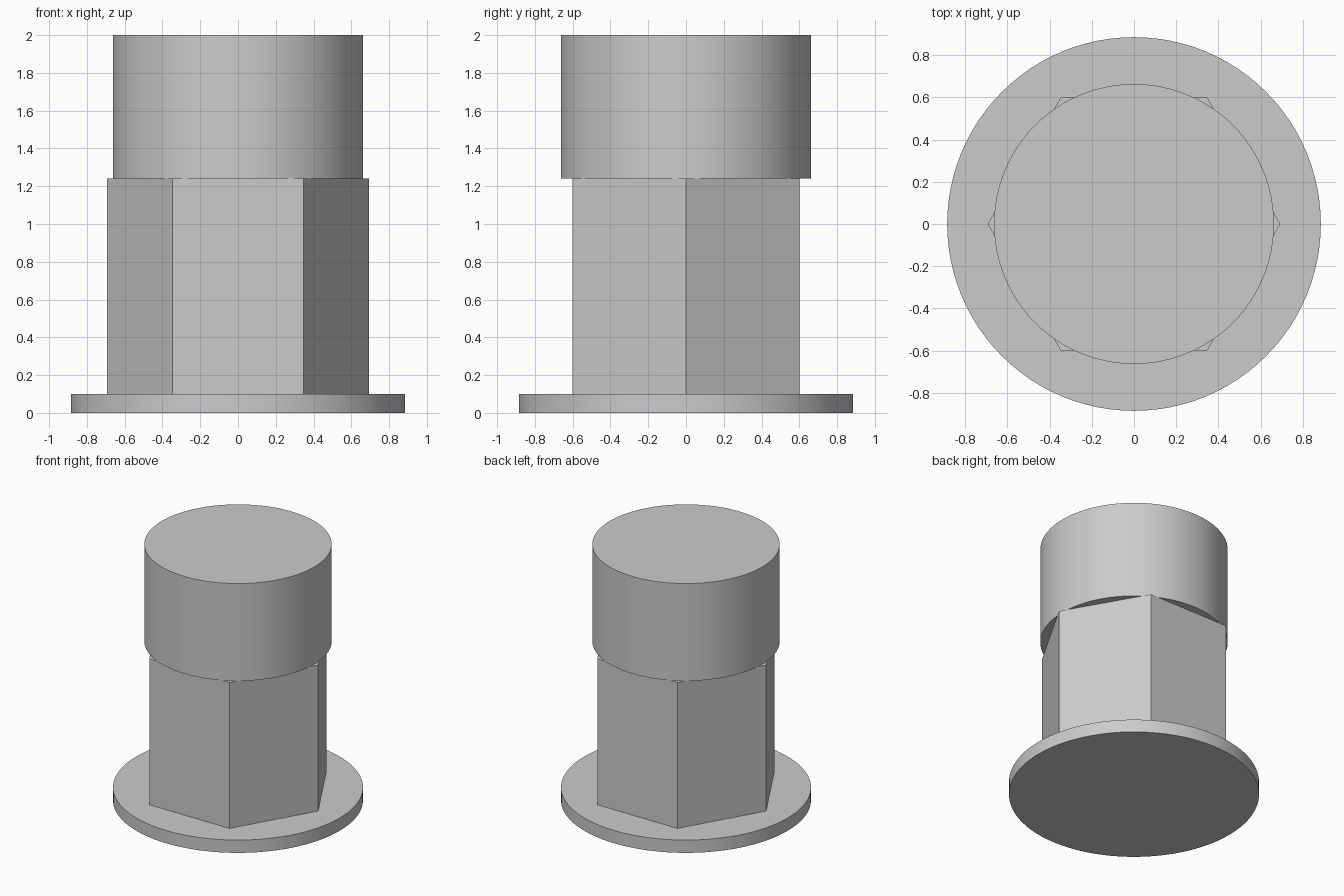
import bpy, bmesh
from math import cos, sin, tau, radians

if "Cube" in bpy.data.objects:
    bpy.data.objects.remove(bpy.data.objects["Cube"])

grey = bpy.data.materials.new("plain grey")
grey.diffuse_color = (0.6, 0.6, 0.6, 1)
grey.use_nodes = True
grey.node_tree.nodes["Principled BSDF"].inputs["Base Color"].default_value = grey.diffuse_color


def prism(name, radius, z0, z1, sides, smooth=False):
    """Upright solid with its first corner on +x."""
    bm = bmesh.new()
    ring = [bm.verts.new((radius * cos(tau * i / sides), radius * sin(tau * i / sides), z0))
            for i in range(sides)]
    base = bm.faces.new(ring)
    grown = bmesh.ops.extrude_face_region(bm, geom=[base], use_keep_orig=True)
    top = [v for v in grown["geom"] if isinstance(v, bmesh.types.BMVert)]
    bmesh.ops.translate(bm, vec=(0, 0, z1 - z0), verts=top)
    bmesh.ops.recalc_face_normals(bm, faces=bm.faces[:])
    mesh = bpy.data.meshes.new(name)
    bm.to_mesh(mesh)
    bm.free()
    mesh.materials.append(grey)
    obj = bpy.data.objects.new(name, mesh)
    bpy.context.collection.objects.link(obj)
    if smooth:
        bpy.ops.object.select_all(action='DESELECT')
        obj.select_set(True)
        bpy.context.view_layer.objects.active = obj
        bpy.ops.object.shade_smooth_by_angle(angle=radians(30))
    return obj


# Thin round flange at the bottom
prism("base_flange", 0.885, 0.0, 0.10, 96, smooth=True)
# Hexagonal shank, corners pointing along x
prism("hex_shank", 0.693, 0.10, 1.24, 6)
# Round cap
prism("round_cap", 0.663, 1.24, 2.0, 96, smooth=True)
